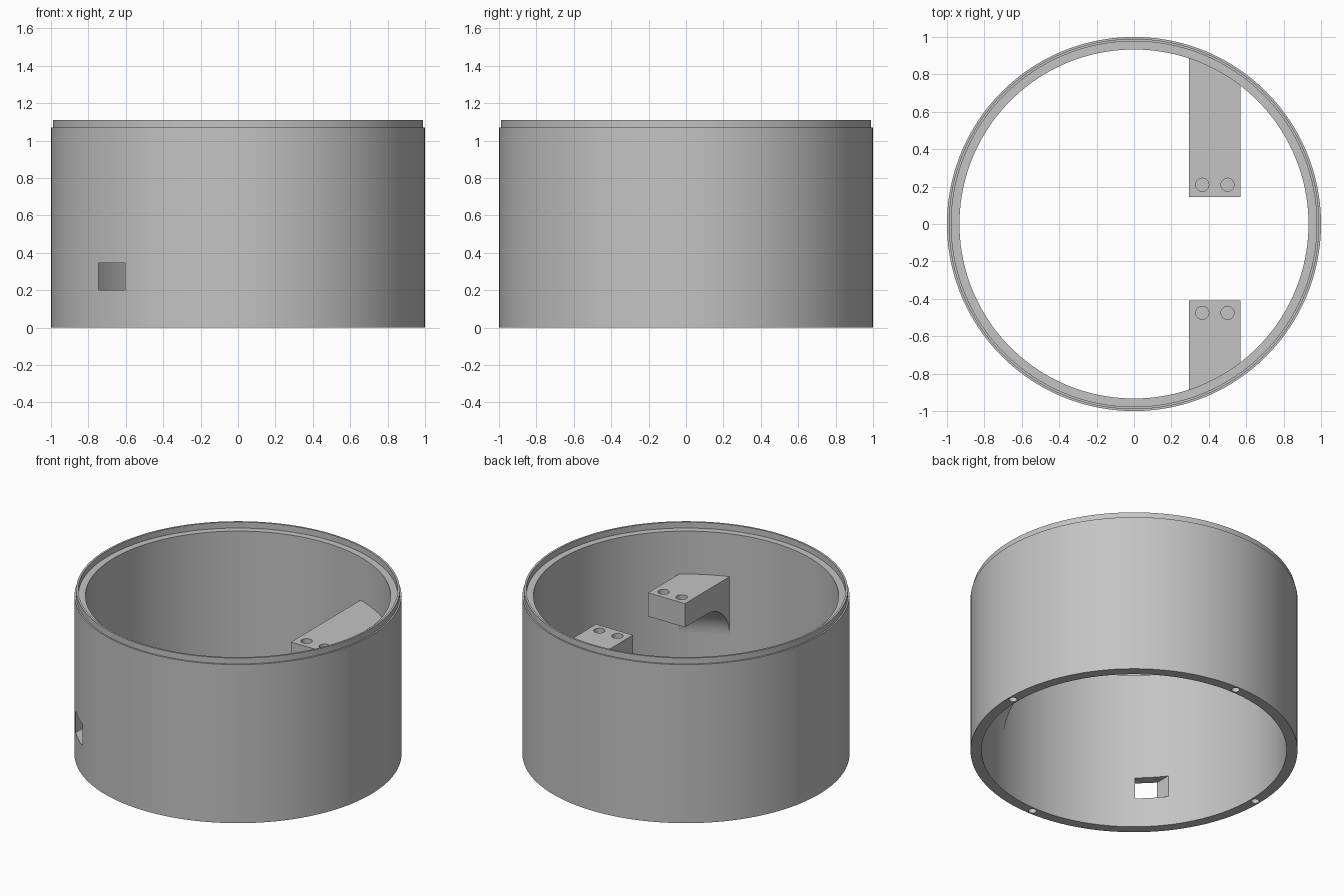
import bpy
import bmesh
from math import cos, sin, pi, radians

cube = bpy.data.objects.get("Cube")
if cube:
    bpy.data.objects.remove(cube, do_unlink=True)

# Single plain grey material
GREY = (0.55, 0.55, 0.55, 1)
grey = bpy.data.materials.new("plain_grey")
grey.use_nodes = True
grey.diffuse_color = GREY
grey.node_tree.nodes["Principled BSDF"].inputs["Base Color"].default_value = GREY

INNER, OUTER = 0.933, 1.0
SEGMENTS = 160


def add_object(name, bm):
    bmesh.ops.recalc_face_normals(bm, faces=bm.faces)
    mesh = bpy.data.meshes.new(name)
    bm.to_mesh(mesh)
    bm.free()
    mesh.materials.append(grey)
    obj = bpy.data.objects.new(name, mesh)
    bpy.context.collection.objects.link(obj)
    return obj


def revolve(name, profile):
    """Turn a closed (radius, height) profile around the z axis."""
    bm = bmesh.new()
    rings = []
    for i in range(SEGMENTS):
        a = 2 * pi * i / SEGMENTS
        rings.append([bm.verts.new((r * cos(a), r * sin(a), z)) for r, z in profile])
    n = len(profile)
    for i, ring in enumerate(rings):
        after = rings[(i + 1) % SEGMENTS]
        for j in range(n):
            k = (j + 1) % n
            if profile[j][0] or profile[k][0]:
                bm.faces.new((ring[j], after[j], after[k], ring[k]))
    bmesh.ops.remove_doubles(bm, verts=bm.verts, dist=1e-5)
    bmesh.ops.dissolve_degenerate(bm, edges=bm.edges, dist=1e-5)
    return add_object(name, bm)


def box(name, low, high):
    bm = bmesh.new()
    bmesh.ops.create_cube(bm, size=1)
    for v in bm.verts:
        v.co = [lo + (c + 0.5) * (hi - lo) for c, lo, hi in zip(v.co, low, high)]
    return add_object(name, bm)


def peg(name, x, y, z, radius, depth):
    bm = bmesh.new()
    bmesh.ops.create_cone(bm, cap_ends=True, segments=32, radius1=radius,
                          radius2=radius, depth=depth)
    bmesh.ops.translate(bm, verts=bm.verts, vec=(x, y, z))
    return add_object(name, bm)


def combine(obj, tool, operation):
    """Apply a boolean and discard the tool."""
    tool.hide_render = True
    mod = obj.modifiers.new("cut", "BOOLEAN")
    mod.operation, mod.solver, mod.object = operation, "EXACT", tool
    bpy.context.view_layer.objects.active = obj
    bpy.ops.object.modifier_apply(modifier=mod.name)
    bpy.data.objects.remove(tool, do_unlink=True)


def smooth(obj):
    bpy.ops.object.select_all(action="DESELECT")
    obj.select_set(True)
    bpy.context.view_layer.objects.active = obj
    bpy.ops.object.shade_smooth_by_angle(angle=radians(25))


# Tubular housing with a thin raised lip
shell = revolve("housing", [
    (INNER, 0), (OUTER, 0), (OUTER, 1.07), (0.99, 1.07),
    (0.99, 1.11), (0.977, 1.11), (0.977, 1.07), (INNER, 1.07)])

# Square cable opening
combine(shell, box("opening_cutter", (-0.745, -1.2, 0.2), (-0.605, -0.3, 0.345)),
        "DIFFERENCE")

# Four small holes in the bottom edge
for i in range(4):
    a = i * pi / 2
    combine(shell, peg("edge_hole_cutter", 0.967 * cos(a), 0.967 * sin(a), 0, 0.025, 0.2),
            "DIFFERENCE")
smooth(shell)

# Inner brackets: blocks trimmed to the wall, with a fillet underneath
TOP, UNDER, FILLET = 0.78, 0.62, 0.23
arc = [(INNER - FILLET + FILLET * sin(t), UNDER - FILLET + FILLET * cos(t))
       for t in (pi / 2 * i / 16 for i in range(17))]
limits = [(0, UNDER)] + arc + [(0.95, UNDER - FILLET), (0.95, TOP), (0, TOP)]

for name, y_end, side in (("back_bracket", 0.145, 1), ("front_bracket", -0.41, -1)):
    y_low, y_high = sorted((y_end, side * 1.1))
    bracket = box(name, (0.295, y_low, 0.2), (0.57, y_high, 0.95))
    combine(bracket, revolve("bracket_limits", limits), "INTERSECT")
    for x in (0.365, 0.5):
        combine(bracket, peg("screw_hole_cutter", x, y_end + side * 0.065, TOP, 0.035, 0.22),
                "DIFFERENCE")
    smooth(bracket)
